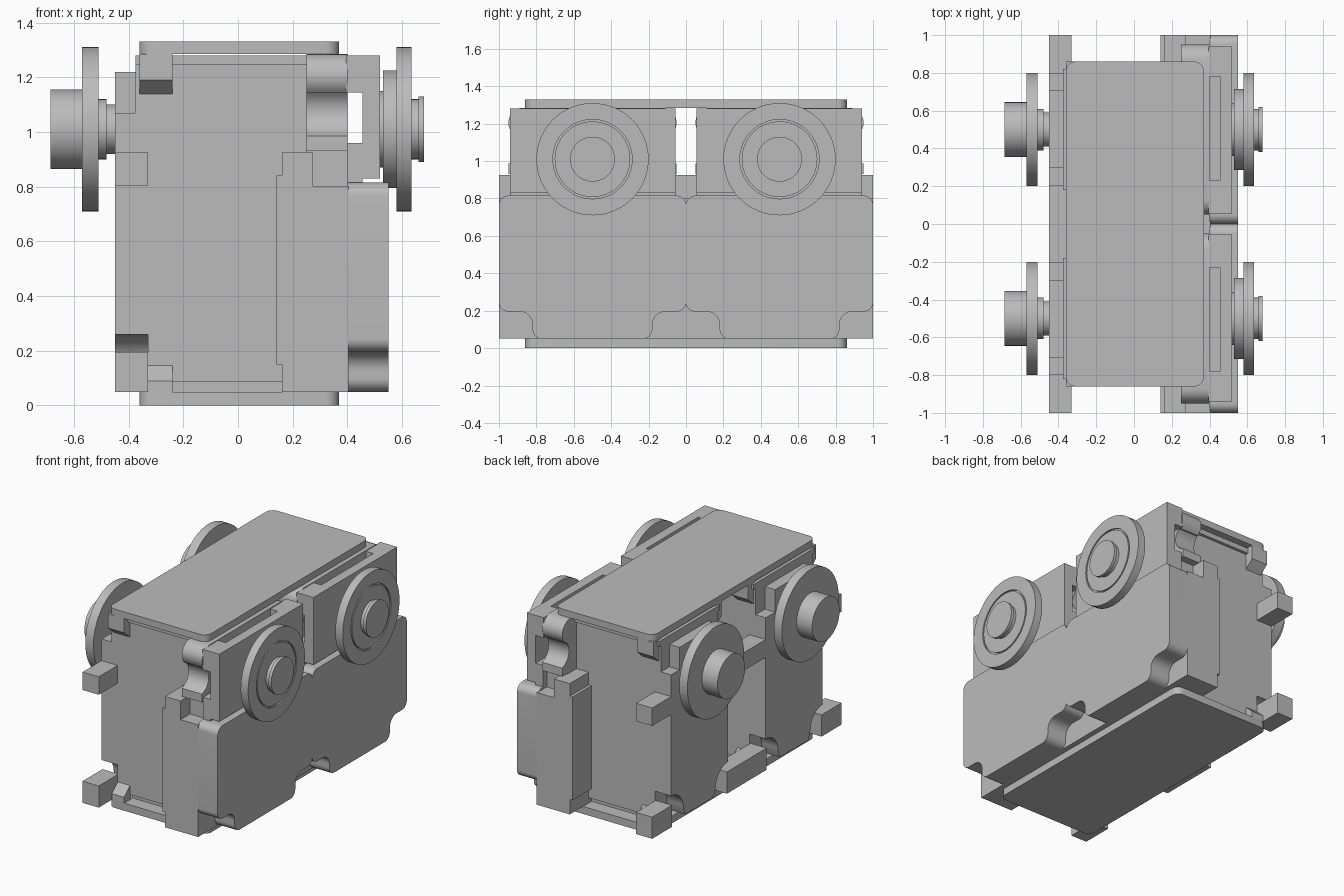
import bpy
import bmesh
from math import cos, sin, pi, radians
from mathutils import Matrix

if "Cube" in bpy.data.objects:
    bpy.data.objects.remove(bpy.data.objects["Cube"], do_unlink=True)

grey = bpy.data.materials.new("plain grey")
grey.use_nodes = True
grey.diffuse_color = (0.5, 0.5, 0.5, 1)
grey.node_tree.nodes["Principled BSDF"].inputs["Base Color"].default_value = (0.5, 0.5, 0.5, 1)

AXLE_Z = 1.01


def finish(name, bm):
    """Turn a bmesh into a named object with sharp-edge smooth shading."""
    bmesh.ops.recalc_face_normals(bm, faces=bm.faces)
    mesh = bpy.data.meshes.new(name)
    bm.to_mesh(mesh)
    bm.free()
    mesh.materials.append(grey)
    for p in mesh.polygons:
        p.use_smooth = True
    mesh.set_sharp_from_angle(angle=radians(35))
    obj = bpy.data.objects.new(name, mesh)
    bpy.context.collection.objects.link(obj)
    return obj


def box(name, x, y, z):
    bm = bmesh.new()
    bmesh.ops.create_cube(bm, size=1)
    for v in bm.verts:
        v.co = [(a + b) / 2 + c * (b - a) for c, (a, b) in zip(v.co, (x, y, z))]
    return finish(name, bm)


def extrude_x(name, outline, x0, x1):
    """Extrude a (y, z) outline between two x positions."""
    bm = bmesh.new()
    face = bm.faces.new([bm.verts.new((x0, y, z)) for y, z in outline])
    new = bmesh.ops.extrude_face_region(bm, geom=[face])["geom"]
    moved = [v for v in new if isinstance(v, bmesh.types.BMVert)]
    bmesh.ops.translate(bm, verts=moved, vec=(x1 - x0, 0, 0))
    return finish(name, bm)


def arc(cy, cz, r, start, end, n=10):
    return [(cy + r * cos(radians(start + (end - start) * i / n)),
             cz + r * sin(radians(start + (end - start) * i / n))) for i in range(n + 1)]


def mirrored(half, centre):
    """Complete a half outline about the vertical line y = centre."""
    return [(centre + t, z) for t, z in half] + [(centre - t, z) for t, z in reversed(half)]


def lathe(name, profile, y, steps=64):
    """Spin an (x, radius) profile around the axle line."""
    bm = bmesh.new()
    verts = [bm.verts.new((x, 0, r)) for x, r in profile]
    edges = [bm.edges.new(pair) for pair in zip(verts, verts[1:])]
    bmesh.ops.spin(bm, geom=verts + edges, cent=(0, 0, 0), axis=(1, 0, 0),
                   angle=2 * pi, steps=steps, use_duplicate=False)
    bmesh.ops.remove_doubles(bm, verts=bm.verts, dist=0.0004)
    bmesh.ops.transform(bm, matrix=Matrix.Translation((0, y, AXLE_Z)), verts=bm.verts)
    return finish(name, bm)


def rounded_plate(name, z0, z1):
    bm = bmesh.new()
    r, hx, hy = 0.05, 0.365, 0.86
    pts = []
    for sx, sy, a in ((1, 1, 0), (-1, 1, 90), (-1, -1, 180), (1, -1, 270)):
        pts += arc(sx * (hx - r) + 0.005, sy * (hy - r), r, a, a + 90, 6)
    face = bm.faces.new([bm.verts.new((x, y, z0)) for x, y in pts])
    new = bmesh.ops.extrude_face_region(bm, geom=[face])["geom"]
    bmesh.ops.translate(bm, verts=[v for v in new if isinstance(v, bmesh.types.BMVert)],
                        vec=(0, 0, z1 - z0))
    finish(name, bm)


# Covers above and below the two modules
rounded_plate("top_plate", 1.285, 1.33)
rounded_plate("bottom_plate", 0.0, 0.05)

# Right-hand housing running the full length
box("housing_inner", (0.16, 0.275), (-1, 1), (0.05, 0.925))
box("housing_rib", (0.14, 0.17), (-1, 1), (0.15, 0.84))
box("housing_outer", (0.27, 0.405), (-1, 1), (0.05, 0.80))

# Half outlines shared by both modules
panel_half = (arc(0.45, 0.765, 0.05, 90, 0) + arc(0.45, 0.245, 0.05, 0, -90)
              + arc(0.39, 0.125, 0.07, 90, 180) + arc(0.27, 0.10, 0.05, 0, -90))
shell_half = ([(0.2, 1.07), (0.3, 1.07), (0.3, 0.28)] + arc(0.3, 0.13, 0.13, 90, 180)
              + [(0.15, 0.08)])
hook_half = (arc(0.37, 1.205, 0.08, 90, -50) + arc(0.47, 1.075, 0.09, 130, 250)
             + [(0.45, 0.985), (0.45, 0.93), (0.40, 0.93), (0.40, 0.79)])

left_wheel = [(-0.685, 0), (-0.685, 0.145), (-0.57, 0.145), (-0.57, 0.3), (-0.51, 0.3),
              (-0.51, 0.11), (-0.48, 0.11), (-0.48, 0.09), (-0.44, 0.09), (-0.44, 0)]
right_wheel = [(0.5, 0), (0.5, 0.14), (0.53, 0.14), (0.53, 0.215), (0.58, 0.215), (0.58, 0.3),
               (0.635, 0.3), (0.635, 0.212), (0.625, 0.212), (0.625, 0.202), (0.635, 0.202),
               (0.635, 0.11), (0.66, 0.11), (0.66, 0.12), (0.68, 0.12), (0.68, 0)]

for side, label in ((-1, "front"), (1, "back")):
    c = 0.5 * side

    def ys(a, b):
        return tuple(sorted((a * side, b * side)))

    # Core and its left shell
    box(label + "_core", (-0.33, 0.25), ys(0.2, 0.8), (0.085, 1.245))
    box(label + "_core_foot", (-0.24, 0.16), ys(0.23, 0.77), (0.05, 0.09))
    box(label + "_upper_core", (-0.375, 0.25), ys(0.2, 0.8), (1.06, 1.245))
    box(label + "_top_rim", (-0.375, 0.25), ys(0.18, 0.82), (1.245, 1.28))
    extrude_x(label + "_left_shell", mirrored(shell_half, c), -0.45, -0.33)
    box(label + "_bearing_block", (-0.45, -0.37), ys(0.3, 0.71), (1.06, 1.22))

    # Right panel, hinge hooks and bearing plate
    extrude_x(label + "_right_panel", mirrored(panel_half, c), 0.40, 0.55)
    extrude_x(label + "_hinge_hooks", mirrored(hook_half, c), 0.25, 0.40)
    box(label + "_bearing_plate", (0.455, 0.52), ys(0.055, 0.94), (0.83, 1.28))
    box(label + "_lower_bridge", (0.40, 0.456), ys(0.055, 0.94), (0.81, 0.96))
    for a, b in ((0.055, 0.23), (0.78, 0.94)):
        box(label + "_upper_bridge", (0.395, 0.456), ys(a, b), (1.145, 1.28))

    # Square posts and wedge brackets at the ends of each core
    for z in ((0.05, 0.195), (0.805, 0.925)):
        for a, b in ((0, 0.21), (0.79, 1)):
            box(label + "_post", (-0.45, -0.33), ys(a, b), z)
    for inner, outer in ((0.79, 0.86), (0.21, 0.14)):
        i, o = inner * side, outer * side
        extrude_x(label + "_top_bracket",
                  [(i, 1.285), (o, 1.285), (o, 1.19), (i, 1.13)], -0.36, -0.24)
        extrude_x(label + "_bottom_bracket",
                  [(i, 0.05), (o, 0.05), (o, 0.09), (i, 0.155)], -0.34, -0.24)

    # Wheels
    lathe(label + "_left_wheel", left_wheel, c)
    lathe(label + "_right_wheel", right_wheel, c)
